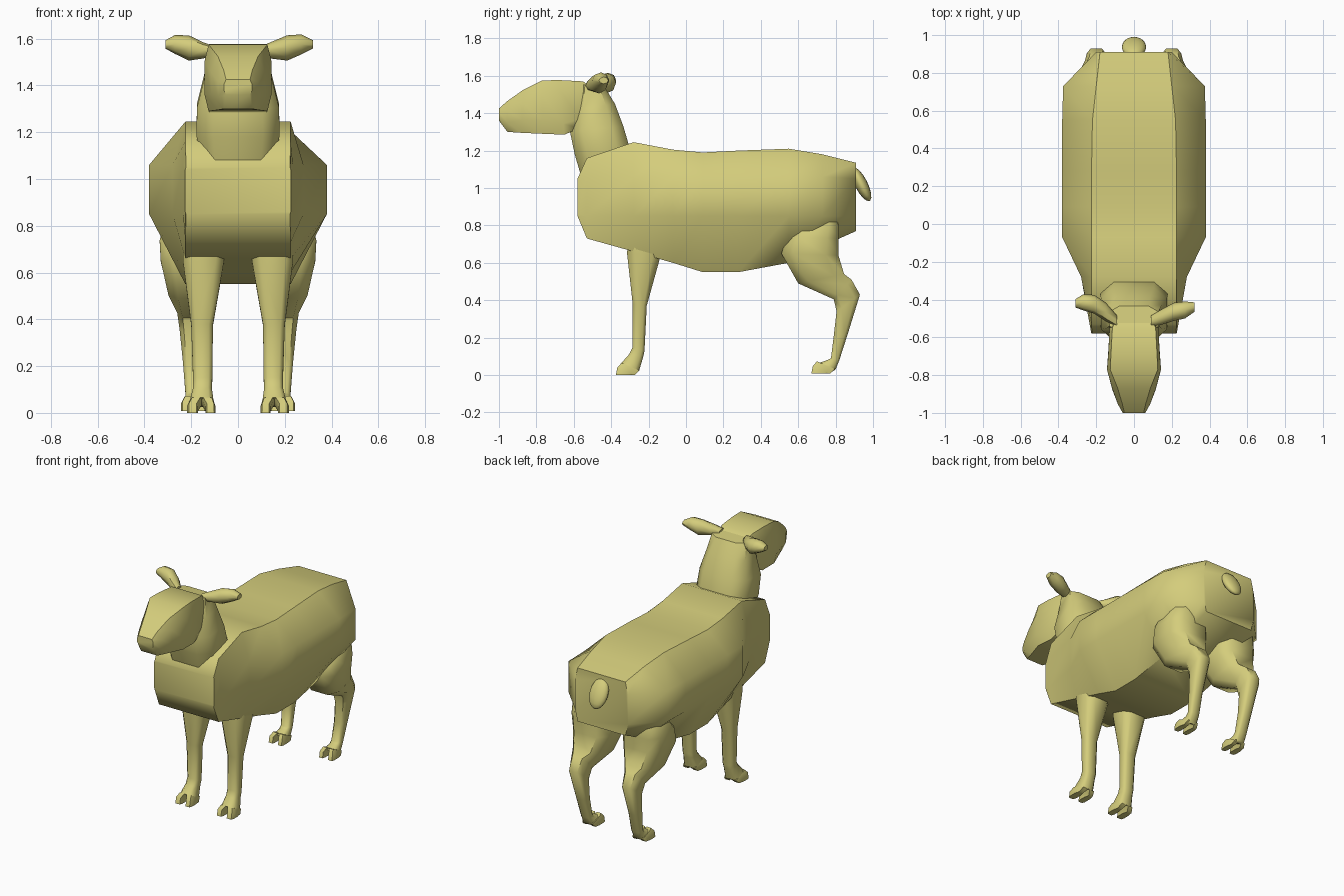
import bpy, bmesh, math
from mathutils import Vector

wool = bpy.data.materials.new("olive")
wool.diffuse_color = (0.66, 0.61, 0.2, 1)


def loft(name, rings, mirror=False, angle=50, sharp=()):
    """Skin a list of closed rings, cap both ends, smooth by angle."""
    bm = bmesh.new()
    vs = [[bm.verts.new(p) for p in r] for r in rings]
    n = len(vs[0])
    for a, b in zip(vs, vs[1:]):
        for i in range(n):
            j = (i + 1) % n
            bm.faces.new((a[i], a[j], b[j], b[i]))
    bm.faces.new(vs[0][::-1])
    bm.faces.new(vs[-1])
    bmesh.ops.recalc_face_normals(bm, faces=bm.faces)
    me = bpy.data.meshes.new(name)
    bm.to_mesh(me)
    bm.free()
    me.materials.append(wool)
    ob = bpy.data.objects.new(name, me)
    bpy.context.collection.objects.link(ob)
    bpy.ops.object.select_all(action='DESELECT')
    bpy.context.view_layer.objects.active = ob
    ob.select_set(True)
    bpy.ops.object.shade_smooth_by_angle(angle=math.radians(angle))
    for e in me.edges:
        a, b = e.vertices
        if abs(a - b) == n and a % n in sharp:
            e.use_edge_sharp = True
    if mirror:
        ob.modifiers.new("mirror", 'MIRROR')
    return ob


def octagon(ya, za, yb, zb, x0, x1, u=0.6, t=0.22):
    """Chamfered ring spanning side-view points a to b and x0 to x1."""
    c, h = (x0 + x1) / 2, (x1 - x0) / 2
    pts = [(-u, 0), (u, 0), (1, t), (1, 1 - t), (u, 1), (-u, 1), (-1, 1 - t), (-1, t)]
    return [Vector((c + h * a, ya + (yb - ya) * s, za + (zb - za) * s)) for a, s in pts]


# Barrel body: y, top half width, side half width, bottom, side low, side high, top
body = [(-0.58, .222, .226, .85, .86, 1.04, 1.05),
        (-0.53, .225, .235, .73, .85, 1.06, 1.16),
        (-0.28, .225, .28, .66, .85, 1.06, 1.245),
        (-0.07, .225, .38, .60, .85, 1.06, 1.205),
        (0.09, .225, .38, .55, .85, 1.06, 1.19),
        (0.28, .225, .38, .55, .85, 1.06, 1.2),
        (0.55, .22, .38, .60, .85, 1.06, 1.21),
        (0.73, .20, .375, .69, .85, 1.06, 1.18),
        (0.91, .18, .20, .77, .85, 1.05, 1.135)]
loft("body", [[(-w, y, b), (w, y, b), (s, y, lo), (s, y, hi),
               (w, y, t), (-w, y, t), (-s, y, hi), (-s, y, lo)]
              for y, w, s, b, lo, hi, t in body], angle=55, sharp=(4, 5))

# Neck
loft("neck", [octagon(*s) for s in [
    (-.56, 1.06, -.29, 1.16, -.16, .16),
    (-.595, 1.18, -.30, 1.21, -.178, .178),
    (-.62, 1.30, -.335, 1.33, -.175, .175),
    (-.60, 1.42, -.38, 1.45, -.145, .145),
    (-.57, 1.555, -.435, 1.54, -.13, .13)]])

# Head, from nape to muzzle
loft("head", [octagon(ya, za, yb, zb, -w, w, u, t) for ya, za, yb, zb, w, u, t in [
    (-.51, 1.40, -.51, 1.54, .115, .85, .2),
    (-.57, 1.32, -.55, 1.57, .13, .88, .2),
    (-.65, 1.285, -.68, 1.577, .135, .9, .2),
    (-.77, 1.29, -.77, 1.575, .143, .88, .25),
    (-.88, 1.295, -.87, 1.525, .115, .75, .3),
    (-.955, 1.30, -.955, 1.465, .085, .72, .3),
    (-1.0, 1.36, -1.0, 1.425, .06, .85, .3)]], angle=48)

# Ears, held slightly differently: x, centre y, centre z, half depth, half height
ears = {"left_ear": [(.09, -.515, 1.545, .03, .018), (.14, -.495, 1.55, .04, .035),
                     (.21, -.465, 1.56, .048, .054), (.27, -.455, 1.575, .045, .043),
                     (.32, -.44, 1.575, .025, .018)],
        "right_ear": [(-.09, -.515, 1.545, .03, .018), (-.15, -.465, 1.55, .05, .035),
                      (-.21, -.425, 1.56, .05, .054), (-.27, -.415, 1.575, .042, .04),
                      (-.31, -.42, 1.575, .022, .018)]}
for name, stations in ears.items():
    loft(name, [[(x, y + d * math.cos(k * math.pi / 4), z + h * math.sin(k * math.pi / 4))
                 for k in range(8)] for x, y, z, d, h in stations])

# Front legs
loft("front_legs", [octagon(*s) for s in [
    (-.31, .72, -.13, .72, .055, .235),
    (-.315, .65, -.135, .64, .06, .235),
    (-.285, .38, -.21, .37, .107, .20),
    (-.285, .15, -.222, .13, .11, .192),
    (-.305, .11, -.228, .10, .112, .192),
    (-.345, .065, -.25, .025, .105, .205)]], True)

# Hind legs with thigh, hock and shank
loft("hind_legs", [octagon(*s) for s in [
    (.61, .86, .80, .86, .10, .28),
    (.59, .80, .815, .80, .07, .32),
    (.54, .74, .815, .73, .05, .335),
    (.51, .65, .815, .64, .05, .33),
    (.60, .49, .845, .54, .09, .297),
    (.79, .405, .885, .51, .14, .26),
    (.805, .34, .93, .43, .15, .25),
    (.79, .21, .865, .22, .16, .235),
    (.775, .09, .82, .08, .155, .225),
    (.755, .08, .80, .03, .155, .225),
    (.70, .06, .785, .02, .145, .232)]], True)


# Cloven feet: two toes per foot, splayed apart at the tip
def toes(name, y, z, x0, x1):
    m = (x0 + x1) / 2
    for part, a, b, a2, b2 in (("inner", x0, m, x0 - .008, m - .015),
                               ("outer", m, x1, m + .015, x1 + .012)):
        loft(f"{name}_{part}_toes", [
            octagon(y, .065 + z, y + .095, .025 + z, a, b, .7),
            octagon(y - .022, .04 + z, y + .07, z, a2, b2, .7),
            octagon(y - .03, z, y + .055, z - .0001, a2, b2, .7)], True)


toes("front", -.345, 0, .105, .205)
toes("hind", .70, .008, .145, .232)

# Tail: small drooping bulb
axis = Vector((0, .085, -.17)).normalized()
side = Vector((1, 0, 0))
up = axis.cross(side)
centre = Vector((0, .937, 1.02))
rings = []
for i in range(9):
    p = -math.pi / 2 + .1 + (math.pi - .2) * i / 8
    r = math.cos(p)
    rings.append([centre + axis * (.1 * math.sin(p)) + side * (.065 * r * math.cos(a))
                  + up * (.034 * r * math.sin(a))
                  for a in [k * math.pi / 8 for k in range(16)]])
loft("tail", rings, angle=60)
